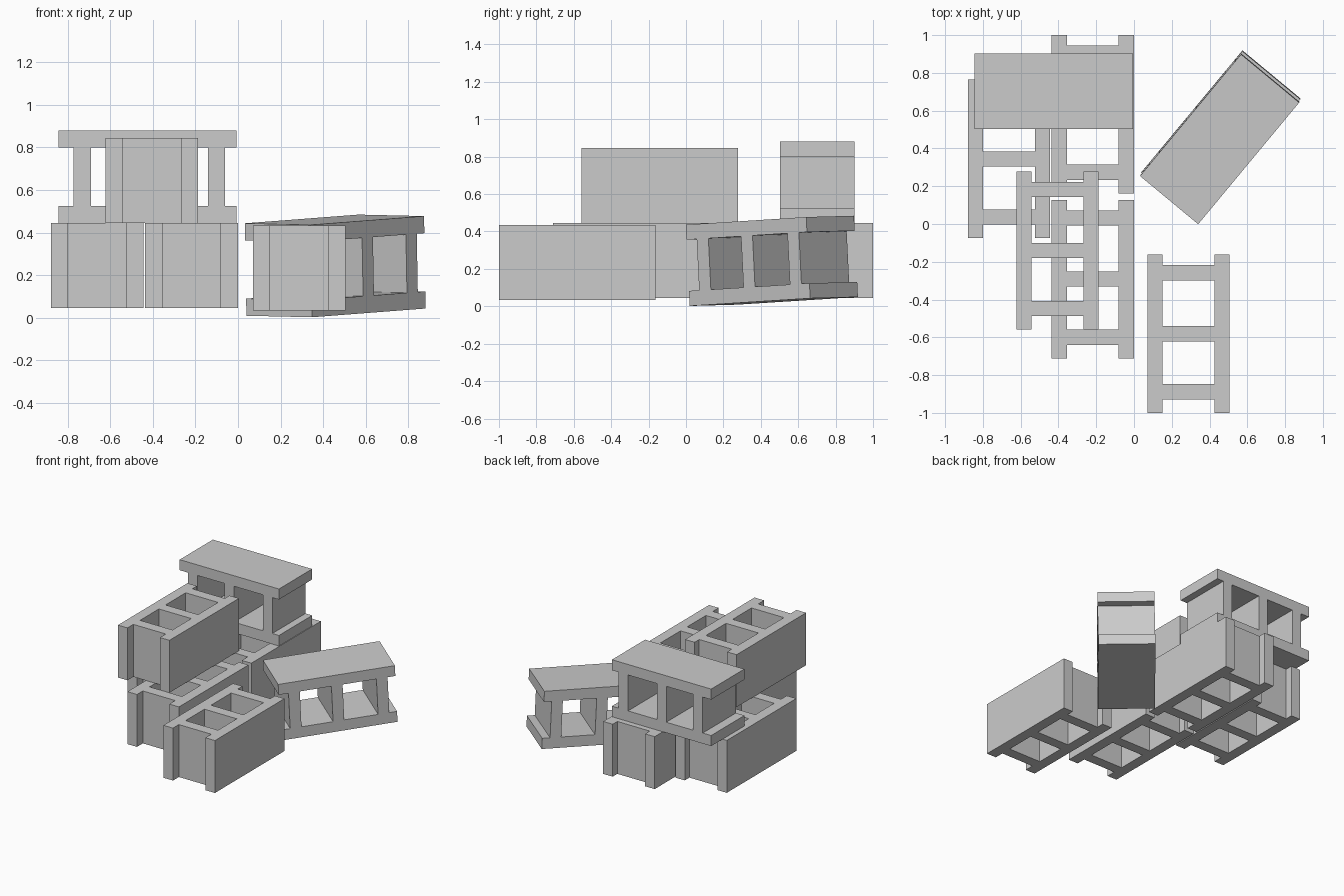
import bpy, bmesh
from math import radians
from mathutils import Matrix, Euler

if "Cube" in bpy.data.objects:
    bpy.data.objects.remove(bpy.data.objects["Cube"])

# Block plan: two long side walls joined by three webs, open cores between
XS = [-0.2175, -0.137, 0.137, 0.2175]
YS = [-0.419, -0.348, -0.267, -0.040, 0.040, 0.283, 0.363, 0.419]
HEIGHT = 0.40


def block_mesh():
    bm = bmesh.new()
    grid = [[bm.verts.new((x, y, -HEIGHT / 2)) for y in YS] for x in XS]
    for i in range(3):
        for j in range(7):
            if i != 1 or j in (1, 3, 5):          # walls, or a web
                bm.faces.new((grid[i][j], grid[i + 1][j],
                              grid[i + 1][j + 1], grid[i][j + 1]))
    bmesh.ops.delete(bm, geom=[v for v in bm.verts if not v.link_faces],
                     context='VERTS')
    ext = bmesh.ops.extrude_face_region(bm, geom=bm.faces[:],
                                        use_keep_orig=True)
    top = [g for g in ext["geom"] if isinstance(g, bmesh.types.BMVert)]
    bmesh.ops.translate(bm, verts=top, vec=(0, 0, HEIGHT))
    bmesh.ops.recalc_face_normals(bm, faces=bm.faces[:])
    me = bpy.data.meshes.new("hollow_block")
    bm.to_mesh(me)
    bm.free()
    return me


# Turns an upright block onto its side wall, length along +x
LIE = Matrix(((0, 1, 0, 0), (0, 0, 1, 0), (1, 0, 0, 0), (0, 0, 0, 1)))
mesh = block_mesh()


def place(name, loc, rot=(0, 0, 0), lying=False):
    ob = bpy.data.objects.new(name, mesh)
    bpy.context.collection.objects.link(ob)
    m = Matrix.Translation(loc) @ Euler([radians(a) for a in rot]).to_matrix().to_4x4()
    ob.matrix_world = m @ LIE if lying else m


# Bottom layer
place("base_block_back_left", (-0.662, 0.345, 0.245))
place("base_block_back", (-0.2185, 0.581, 0.245))
place("base_block_middle", (-0.2185, -0.292, 0.245))
place("loose_block_front", (0.288, -0.581, 0.234))

# Upper layer
place("upper_block_upright", (-0.405, -0.140, 0.645))
place("upper_block_lying", (-0.425, 0.702, 0.6625), lying=True)

# Tilted block leaning on the pile's right side
place("tilted_block", (0.457, 0.459, 0.243), (1.0, -2.8, 50.3), lying=True)
